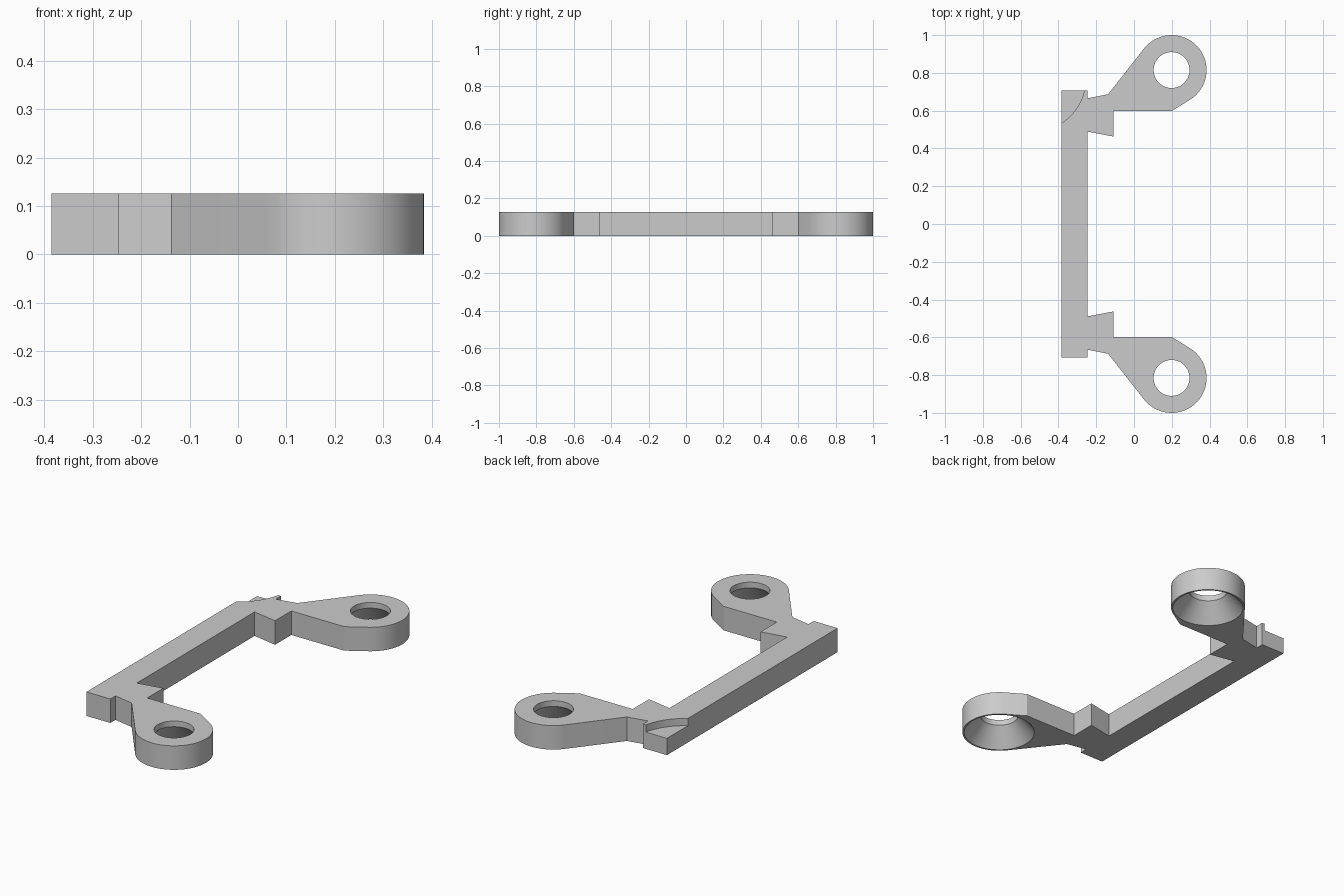
import bpy, bmesh, math
from mathutils import Vector

cube = bpy.data.objects.get("Cube")
if cube:
    bpy.data.objects.remove(cube, do_unlink=True)

HEIGHT = 0.126
RING = Vector((0.199, 0.815))     # centre of the mounting eye
RING_R = 0.185
HOLE_R = 0.095
SINK_R = 0.176
LIP = 0.03                        # straight part of the hole above the cone

grey = bpy.data.materials.new("light_grey")
grey.use_nodes = True
grey.diffuse_color = (0.6, 0.6, 0.6, 1)
grey.node_tree.nodes["Principled BSDF"].inputs["Base Color"].default_value = (0.6, 0.6, 0.6, 1)


def new_object(name, bm):
    bmesh.ops.recalc_face_normals(bm, faces=bm.faces)
    mesh = bpy.data.meshes.new(name)
    bm.to_mesh(mesh)
    bm.free()
    mesh.materials.append(grey)
    obj = bpy.data.objects.new(name, mesh)
    bpy.context.collection.objects.link(obj)
    return obj


def prism(name, outline, z0, z1):
    bm = bmesh.new()
    face = bm.faces.new([bm.verts.new((x, y, z0)) for x, y in outline])
    top = bmesh.ops.extrude_face_region(bm, geom=[face])["geom"]
    moved = [v for v in top if isinstance(v, bmesh.types.BMVert)]
    bmesh.ops.translate(bm, verts=moved, vec=(0, 0, z1 - z0))
    return new_object(name, bm)


def lathe(name, centre, rings, steps=72):
    """Closed solid of revolution from (radius, z) rings."""
    bm = bmesh.new()
    loops = []
    for r, z in rings:
        angles = [2 * math.pi * i / steps for i in range(steps)]
        loops.append([bm.verts.new((centre[0] + r * math.cos(a), centre[1] + r * math.sin(a), z))
                      for a in angles])
    for low, high in zip(loops, loops[1:]):
        for i in range(steps):
            j = (i + 1) % steps
            bm.faces.new((low[i], low[j], high[j], high[i]))
    bm.faces.new(loops[0])
    bm.faces.new(loops[-1])
    return new_object(name, bm)


def tangent_angle(point, side):
    """Angle on the eye's rim where a line from the point touches it."""
    d = Vector(point) - RING
    return math.atan2(d.y, d.x) + side * math.acos(RING_R / d.length)


def cut(obj, cutter):
    mod = obj.modifiers.new("cut", "BOOLEAN")
    mod.operation = "DIFFERENCE"
    mod.solver = "EXACT"
    mod.object = cutter
    bpy.context.view_layer.objects.active = obj
    bpy.ops.object.modifier_apply(modifier=mod.name)
    bpy.data.objects.remove(cutter, do_unlink=True)


# Half outline: bar end, neck, round eye, inner lug
neck, heel = (-0.137, 0.687), (0.199, 0.598)
start = tangent_angle(neck, -1) % (2 * math.pi)
end = tangent_angle(heel, 1)
STEPS = 44
rim = []
for i in range(STEPS + 1):
    a = start + (end - start) * i / STEPS
    rim.append((RING.x + RING_R * math.cos(a), RING.y + RING_R * math.sin(a)))
half = [(-0.385, 0.708), (-0.246, 0.708), (-0.246, 0.665), neck, *rim,
        heel, (-0.109, 0.598), (-0.109, 0.463), (-0.246, 0.489)]
outline = half + [(x, -y) for x, y in reversed(half)]
bracket = prism("bracket_frame", outline, 0, HEIGHT)

# Countersunk holes, wide at the underside
for side in (1, -1):
    cut(bracket, lathe("hole_cutter", (RING.x, side * RING.y),
                       [(SINK_R, -0.05), (SINK_R, 0), (HOLE_R, HEIGHT - LIP),
                        (HOLE_R, HEIGHT + 0.05)]))

# Shallow round relief in the top of the back end
cut(bracket, lathe("relief_cutter", (-0.535, 0.77),
                   [(0.28, HEIGHT - 0.038), (0.28, HEIGHT + 0.05)], 96))

# Smooth round walls, sharp edges elsewhere
bpy.ops.object.select_all(action="DESELECT")
bracket.select_set(True)
bpy.context.view_layer.objects.active = bracket
bpy.ops.object.shade_smooth_by_angle(angle=math.radians(25))
